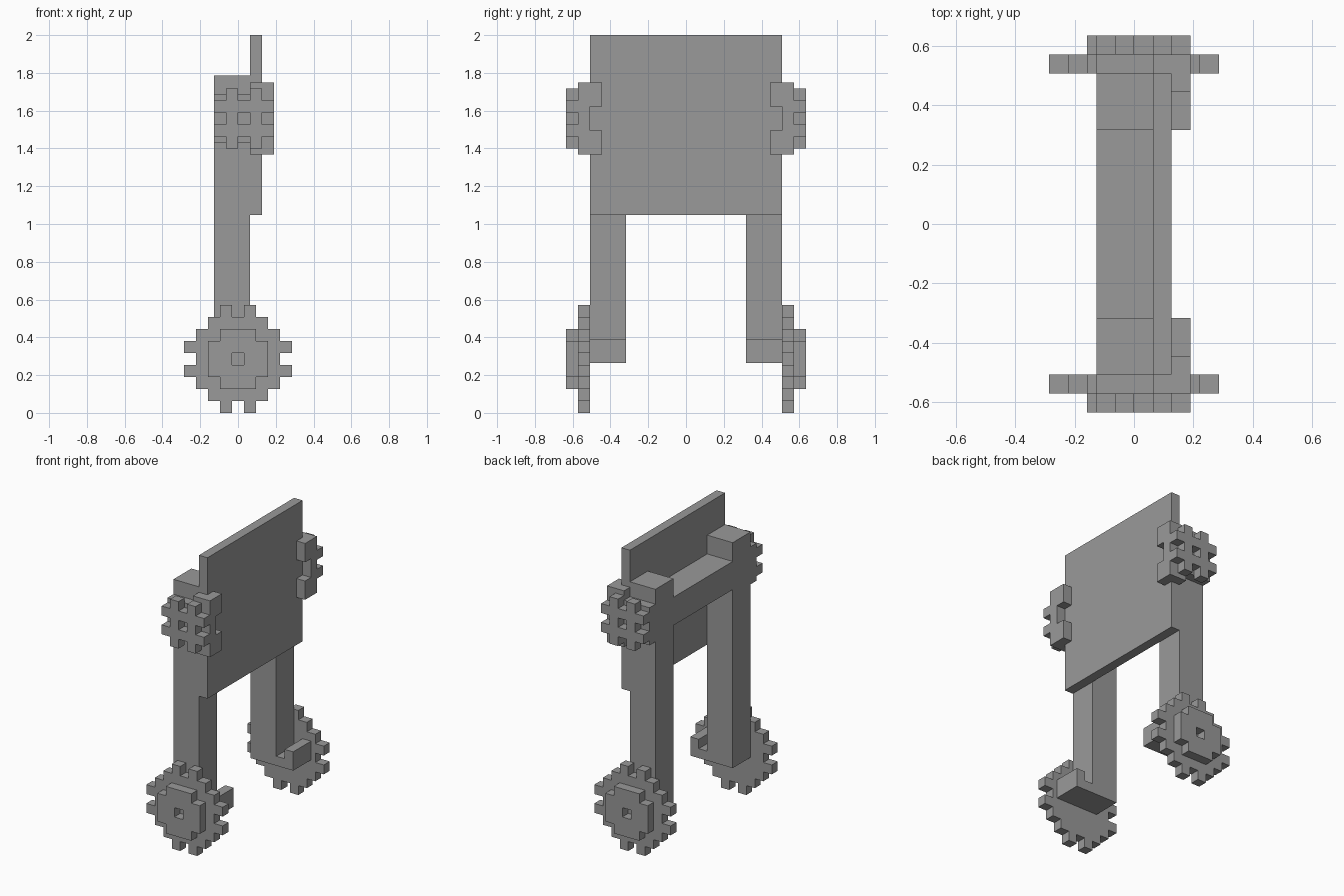
import bpy, bmesh
from mathutils import Vector

cube = bpy.data.objects.get("Cube")
if cube:
    bpy.data.objects.remove(cube, do_unlink=True)

U = 2 / 31.5  # one block unit

grey = bpy.data.materials.new("plain grey")
grey.use_nodes = True
grey.diffuse_color = (0.32, 0.32, 0.32, 1)
bsdf = next(n for n in grey.node_tree.nodes if n.type == 'BSDF_PRINCIPLED')
bsdf.inputs["Base Color"].default_value = (0.32, 0.32, 0.32, 1)


def finish(name, bm, mirror):
    """Turn a bmesh in block units into an object, optionally mirrored front to back."""
    bmesh.ops.scale(bm, vec=(U, U, U), verts=bm.verts)
    bmesh.ops.recalc_face_normals(bm, faces=bm.faces)
    mesh = bpy.data.meshes.new(name)
    bm.to_mesh(mesh)
    bm.free()
    mesh.materials.append(grey)
    ob = bpy.data.objects.new(name, mesh)
    bpy.context.collection.objects.link(ob)
    if mirror:
        mod = ob.modifiers.new("front_back_mirror", 'MIRROR')
        mod.use_axis = (False, True, False)
        mod.use_mirror_merge = False
    return ob


def extrude_y(bm, depth):
    res = bmesh.ops.extrude_face_region(bm, geom=bm.faces[:])
    verts = [g for g in res["geom"] if isinstance(g, bmesh.types.BMVert)]
    bmesh.ops.translate(bm, verts=verts, vec=(0, depth, 0))


def boxes(name, parts, mirror=True):
    """Boxes given as (x0, x1, y0, y1, z0, z1)."""
    bm = bmesh.new()
    for x0, x1, y0, y1, z0, z1 in parts:
        vs = bmesh.ops.create_cube(bm, size=1)["verts"]
        bmesh.ops.scale(bm, vec=(x1 - x0, y1 - y0, z1 - z0), verts=vs)
        bmesh.ops.translate(bm, vec=((x0 + x1) / 2, (y0 + y1) / 2, (z0 + z1) / 2), verts=vs)
    return finish(name, bm, mirror)


def profile(name, points, y0, y1):
    """An x-z outline extruded along y."""
    bm = bmesh.new()
    bm.faces.new([bm.verts.new((x, y0, z)) for x, z in points])
    extrude_y(bm, y1 - y0)
    return finish(name, bm, True)


def cogwheel(name, rows, cx, cz, y0, y1):
    """A blocky gear: every '#' is a unit square, extruded along y."""
    bm = bmesh.new()
    n = len(rows)
    for r, row in enumerate(rows):
        for c, ch in enumerate(row):
            if ch == "#":
                x, z = cx - n / 2 + c, cz + n / 2 - r - 1
                bm.faces.new([bm.verts.new(p) for p in
                              ((x, y0, z), (x + 1, y0, z), (x + 1, y0, z + 1), (x, y0, z + 1))])
    bmesh.ops.remove_doubles(bm, verts=bm.verts, dist=0.01)
    extrude_y(bm, y1 - y0)
    bmesh.ops.recalc_face_normals(bm, faces=bm.faces)
    bmesh.ops.dissolve_limit(bm, angle_limit=0.01, verts=bm.verts, edges=bm.edges)
    return finish(name, bm, True)


# Tall panel and the beam joining the two legs
boxes("body_panel", [(1, 2, -8, 8, 16.5, 31.5)], mirror=False)
boxes("cross_beam", [(-2, 1, -5, 5, 23.14, 26.14)], mirror=False)

# Legs with a hooked foot
B = 4.14
profile("leg", [(-2, B), (3, B), (3, B + 2), (2, B + 2), (2, B + 1),
                (1, B + 1), (1, B + 24), (-2, B + 24)], 5, 8)

# Lower toothed wheels and their hubs
cogwheel("wheel", ["...#.#...",
                   "..#####..",
                   ".#######.",
                   "#########",
                   ".#######.",
                   "#########",
                   ".#######.",
                   "..#####..",
                   "...#.#..."], 0, 4.5, 8, 9)
cogwheel("wheel_hub", [".###.",
                       "#####",
                       "##.##",
                       "#####",
                       ".###."], 0, 4.5, 9, 10)

# Upper gears, backing plates and the clasps gripping the panel
Z = 24.56
cogwheel("upper_gear", [".#.#.",
                        "#####",
                        ".#.#.",
                        "#####",
                        ".#.#."], 0.5, Z, 9, 10)
boxes("gear_backing", [(-2, 1, 8, 9, Z - 2, Z + 2)])
boxes("gear_clasp", [(1, 3, 8, 9, Z - 3, Z + 3),
                     (2, 3, 7, 8, Z + 1, Z + 3),
                     (2, 3, 7, 8, Z - 3, Z - 1)])
